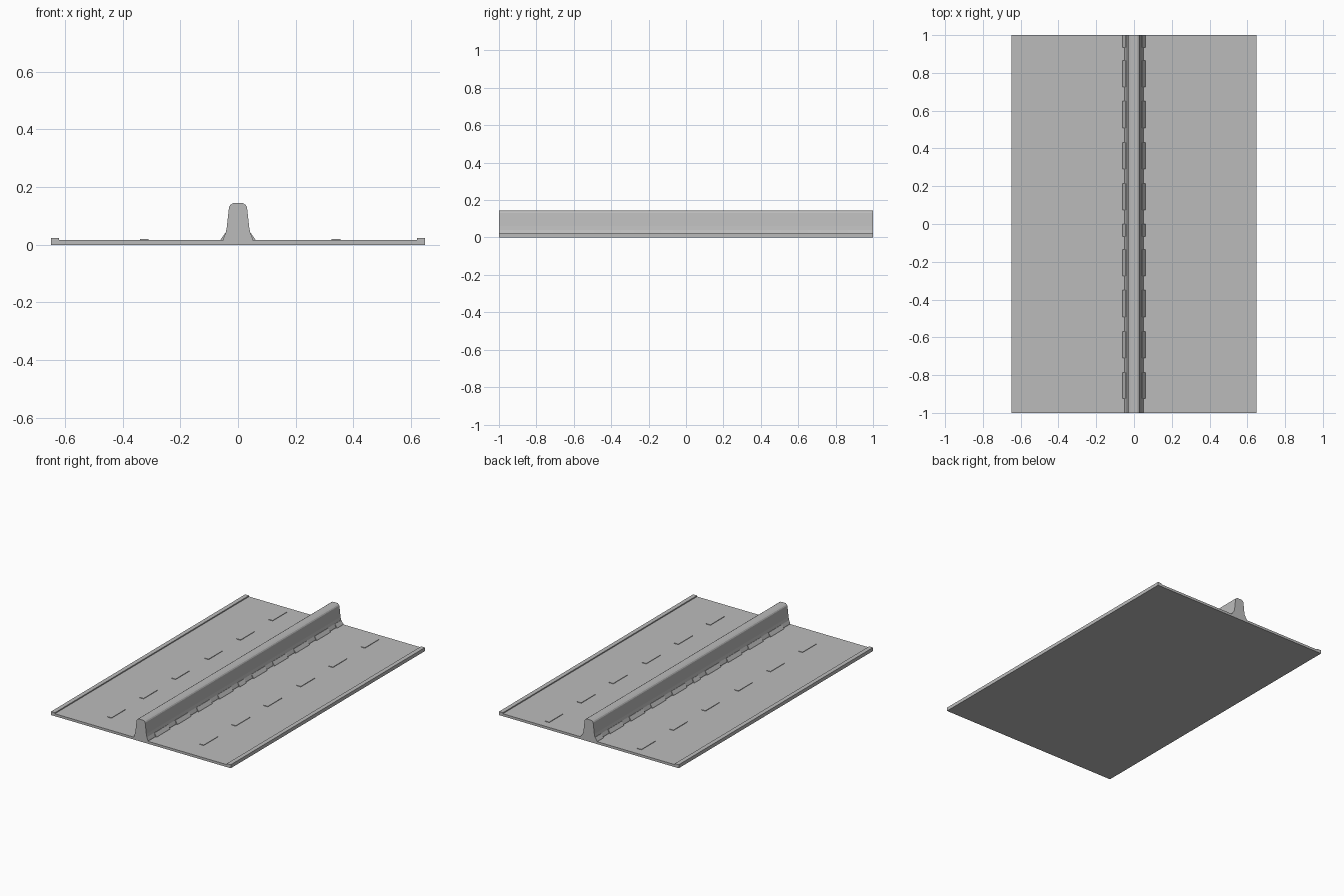
import bpy, bmesh

if "Cube" in bpy.data.objects:
    bpy.data.objects.remove(bpy.data.objects["Cube"])

grey = bpy.data.materials.new("concrete_grey")
grey.diffuse_color = (0.5, 0.5, 0.5, 1)
grey.use_nodes = True
grey.node_tree.nodes["Principled BSDF"].inputs["Base Color"].default_value = grey.diffuse_color


def extrusion(name, profile, spans):
    """Extrude an x-z profile along y once for each (start, end) span."""
    bm = bmesh.new()
    for y0, y1 in spans:
        a = [bm.verts.new((x, y0, z)) for x, z in profile]
        b = [bm.verts.new((x, y1, z)) for x, z in profile]
        n = len(profile)
        bm.faces.new(a)
        bm.faces.new(b[::-1])
        for i in range(n):
            j = (i + 1) % n
            bm.faces.new((a[i], b[i], b[j], a[j]))
    bmesh.ops.recalc_face_normals(bm, faces=bm.faces)
    me = bpy.data.meshes.new(name)
    bm.to_mesh(me)
    bm.free()
    me.materials.append(grey)
    ob = bpy.data.objects.new(name, me)
    bpy.context.collection.objects.link(ob)
    return ob


def rect(x0, x1, z0, z1):
    return [(x0, z0), (x1, z0), (x1, z1), (x0, z1)]


def mirrored(half):
    return half + [(-x, z) for x, z in reversed(half)]


FULL = [(-1, 1)]
EDGE, CURB, ROAD = 0.648, 0.62, 0.016

# Road slab with raised curbs, as one cross-section
extrusion("road_with_curbs", mirrored([
    (EDGE, 0), (EDGE, 0.023), (CURB, 0.023), (CURB, ROAD)][::-1][::-1]), FULL)

# Central barrier
extrusion("median_barrier", mirrored([
    (0.051, 0.014), (0.051, 0.022), (0.043, 0.04),
    (0.039, 0.06), (0.031, 0.131), (0.027, 0.138), (0.018, 0.144)]), FULL)

# The road is two identical sections, each one unit long
TILES = (-1, 0)

# Wedge feet along both sides of the barrier
feet = [(0.075, 0.215), (0.29, 0.432), (0.508, 0.65), (0.725, 0.866), (0.934, 1)]
spans = [(t + a, t + b) for t in TILES for a, b in feet]
foot = extrusion("barrier_feet", [
    (0.036, 0.014), (0.061, 0.014), (0.059, 0.02), (0.045, 0.04), (0.036, 0.04)], spans)
foot.modifiers.new("mirror", "MIRROR").use_axis[0] = True

# Dashed lane markings
dashes = [(t + s, t + s + 0.145) for t in TILES for s in (0.14, 0.47, 0.80)]
extrusion("left_lane_dashes", rect(-0.34, -0.31, 0.012, 0.0195), dashes)
extrusion("right_lane_dashes", rect(0.325, 0.355, 0.012, 0.0195), dashes)
